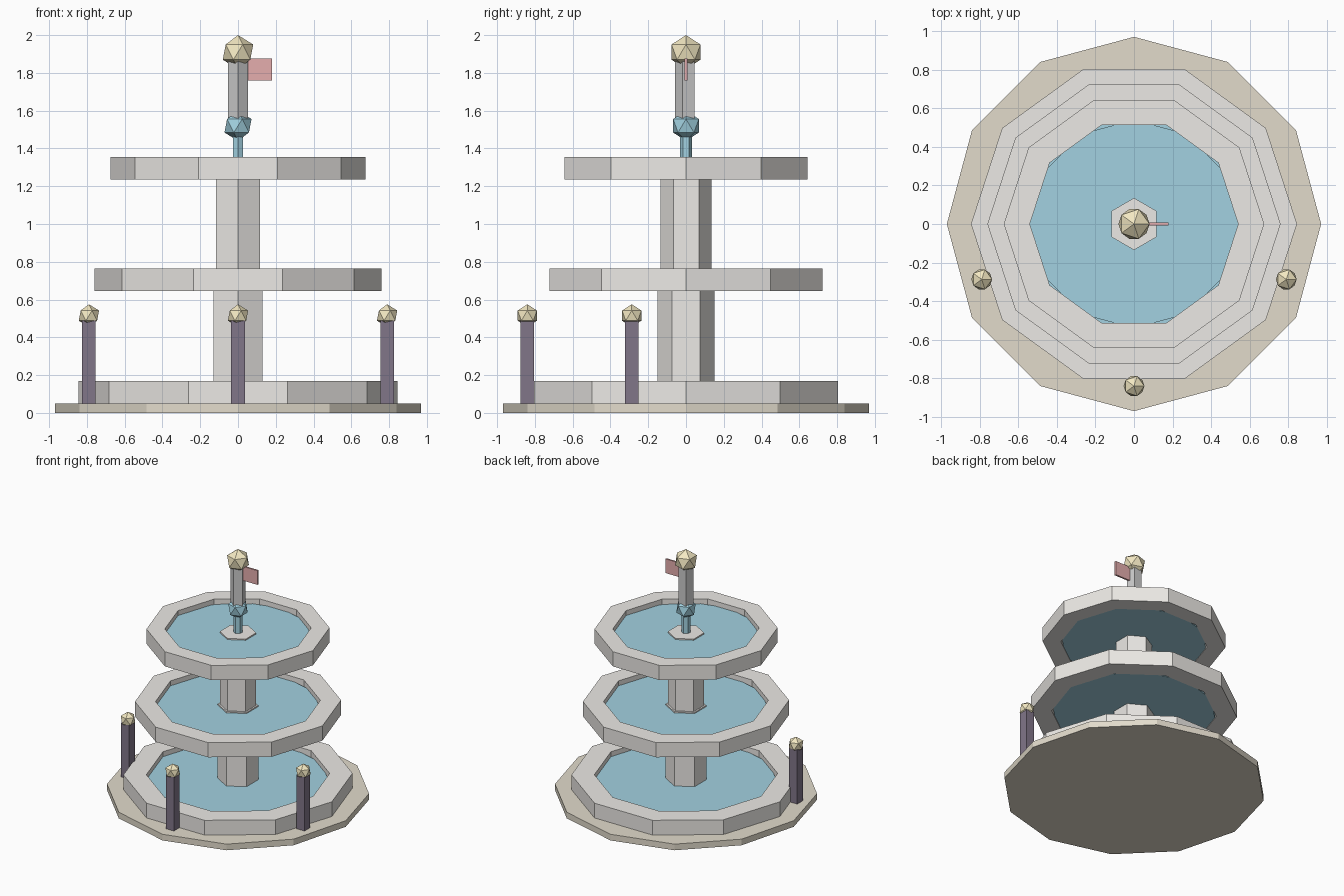
import bpy, bmesh
from math import cos, sin, pi, radians

if "Cube" in bpy.data.objects:
    bpy.data.objects.remove(bpy.data.objects["Cube"])

def material(name, rgb):
    m = bpy.data.materials.new(name)
    m.diffuse_color = (*rgb, 1)
    m.use_nodes = True
    m.node_tree.nodes["Principled BSDF"].inputs["Base Color"].default_value = m.diffuse_color
    return m

STONE = material("pale_stone", (0.84, 0.82, 0.79))
SAND = material("sand_stone", (0.76, 0.71, 0.60))
WATER = material("water_blue", (0.36, 0.64, 0.75))
GOLD = material("gold", (0.90, 0.81, 0.54))
DARK = material("dark_post", (0.22, 0.18, 0.25))
RED = material("flag_red", (0.78, 0.42, 0.42))

def finish(name, bm, mat, loc=(0, 0, 0)):
    bmesh.ops.recalc_face_normals(bm, faces=bm.faces)
    me = bpy.data.meshes.new(name)
    bm.to_mesh(me)
    bm.free()
    ob = bpy.data.objects.new(name, me)
    ob.location = loc
    bpy.context.collection.objects.link(ob)
    if mat:
        me.materials.append(mat)
    return ob

def prism(name, r, z0, z1, sides, mat, start=0.0, inner=None):
    """Upright prism; with an inner radius it becomes an open ring."""
    bm = bmesh.new()
    def loop(rad, z):
        return [bm.verts.new((rad * cos(start + 2 * pi * i / sides),
                              rad * sin(start + 2 * pi * i / sides), z))
                for i in range(sides)]
    loops = [loop(r, z0), loop(r, z1)]
    if inner:
        loops += [loop(inner, z1), loop(inner, z0)]
        pairs = list(zip(loops, loops[1:] + loops[:1]))
    else:
        pairs = [(loops[0], loops[1])]
        bm.faces.new(loops[0])
        bm.faces.new(loops[1])
    for a, b in pairs:
        for i in range(sides):
            j = (i + 1) % sides
            bm.faces.new((a[i], a[j], b[j], b[i]))
    return finish(name, bm, mat)

def box(name, size, loc, mat):
    bm = bmesh.new()
    bmesh.ops.create_cube(bm, size=1)
    bmesh.ops.scale(bm, vec=size, verts=bm.verts)
    return finish(name, bm, mat, loc)

def ball(name, r, loc, mat):
    bm = bmesh.new()
    bmesh.ops.create_icosphere(bm, subdivisions=1, radius=r)
    return finish(name, bm, mat, loc)

# Ground plinth
prism("plinth", 0.97, 0, 0.05, 12, SAND)

# Three basins, each a ten-sided rim filled with water
for label, r, z0, z1 in (("lower", 0.845, 0.05, 0.17),
                         ("middle", 0.76, 0.645, 0.765),
                         ("upper", 0.675, 1.235, 1.355)):
    prism(label + "_basin_rim", r, z0, z1, 10, STONE, inner=r * 0.8)
    prism(label + "_water", r * 0.8, z0 + 0.005, z1 - 0.04, 12, WATER)

# Hexagonal columns between the basins
prism("lower_column", 0.15, 0.05, 0.735, 6, STONE, pi / 2)
prism("upper_column", 0.135, 0.70, 1.325, 6, STONE, pi / 2)

# Water jet, finial pole and flag
prism("water_jet", 0.032, 1.30, 1.50, 6, WATER, pi / 2)
ball("jet_ball", 0.08, (0, 0, 1.52), WATER)
prism("finial_pole", 0.057, 1.555, 1.89, 5, None, -pi / 2)
ball("finial_ball", 0.09, (0, 0, 1.91), GOLD)
box("flag", (0.14, 0.014, 0.115), (0.11, 0, 1.8175), RED)

# Bollards around the front half
for i, deg in enumerate((200, 270, 340), 1):
    x, y = 0.84 * cos(radians(deg)), 0.84 * sin(radians(deg))
    box(f"bollard_{i}", (0.072, 0.072, 0.44), (x, y, 0.27), DARK)
    ball(f"bollard_knob_{i}", 0.06, (x, y, 0.515), GOLD)
